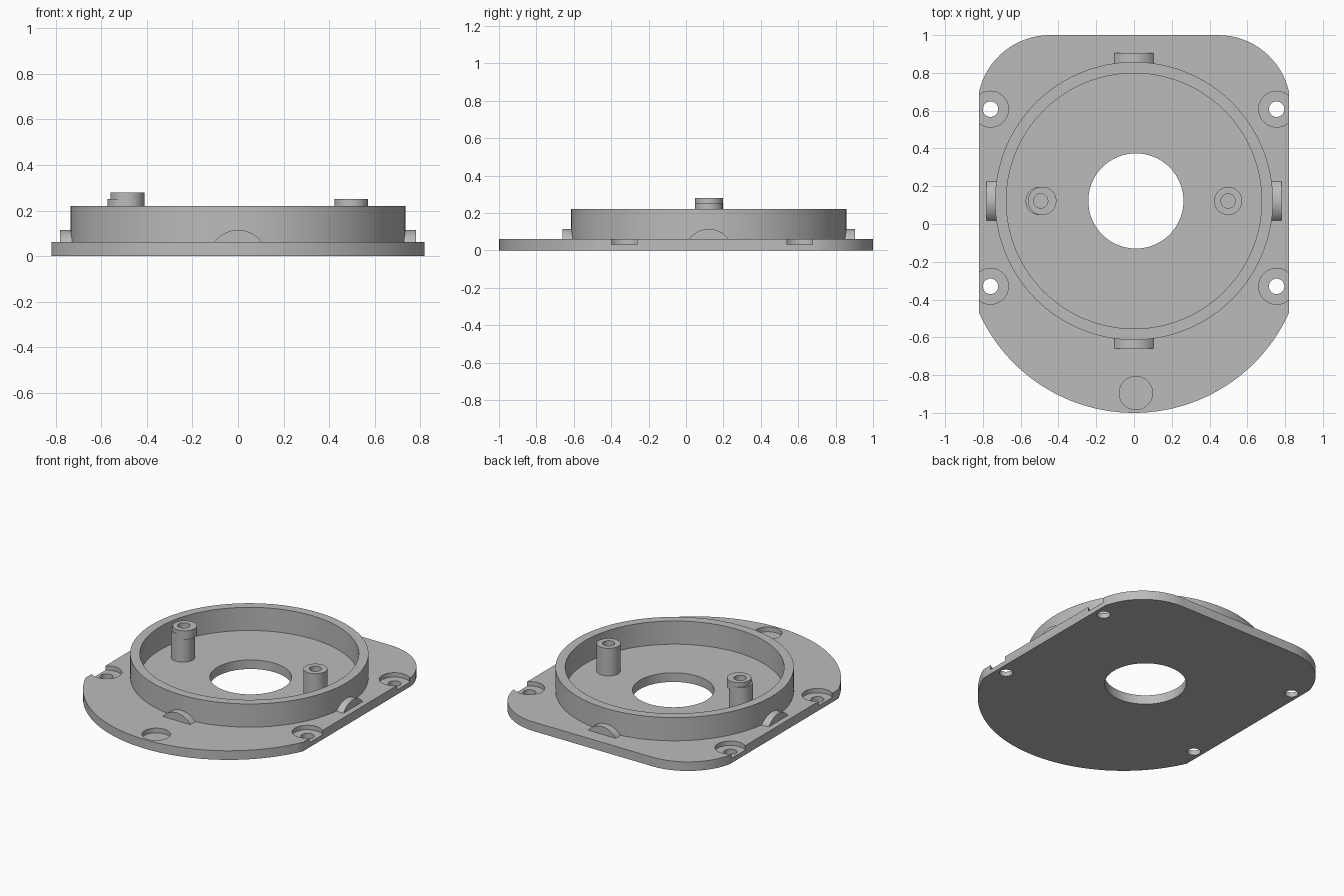
import bpy, bmesh, math
from mathutils import Matrix

if "Cube" in bpy.data.objects:
    bpy.data.objects.remove(bpy.data.objects["Cube"])

CY = 0.122      # y of the housing axis
PLATE = 0.062   # plate thickness

grey = bpy.data.materials.new("plain grey")
grey.diffuse_color = (0.5, 0.5, 0.5, 1)
grey.use_nodes = True
grey.node_tree.nodes["Principled BSDF"].inputs["Base Color"].default_value = grey.diffuse_color


def prism(name, outline, z0, z1, matrix=None):
    """Extrude a closed outline of (x, y) points from z0 to z1."""
    bm = bmesh.new()
    face = bm.faces.new([bm.verts.new((x, y, z0)) for x, y in outline])
    ext = bmesh.ops.extrude_face_region(bm, geom=[face])
    top = [v for v in ext["geom"] if isinstance(v, bmesh.types.BMVert)]
    bmesh.ops.translate(bm, verts=top, vec=(0, 0, z1 - z0))
    if matrix:
        bm.transform(matrix)
    bmesh.ops.recalc_face_normals(bm, faces=bm.faces)
    mesh = bpy.data.meshes.new(name)
    bm.to_mesh(mesh)
    bm.free()
    obj = bpy.data.objects.new(name, mesh)
    bpy.context.collection.objects.link(obj)
    mesh.materials.append(grey)
    return obj


def arc(cx, cy, r, a0, a1, n):
    return [(cx + r * math.cos(a0 + (a1 - a0) * i / n),
             cy + r * math.sin(a0 + (a1 - a0) * i / n)) for i in range(n + 1)]


def cylinder(name, x, y, r, z0, z1, n=48):
    return prism(name, arc(x, y, r, 0, math.tau, n)[:-1], z0, z1)


def boolean(obj, other, operation="DIFFERENCE"):
    mod = obj.modifiers.new("bool", "BOOLEAN")
    mod.operation, mod.solver, mod.object = operation, "EXACT", other
    bpy.context.view_layer.objects.active = obj
    bpy.ops.object.modifier_apply(modifier=mod.name)
    bpy.data.objects.remove(other)


# base plate: straight sides, rounded back corners, large front arc
W = 0.82
a = math.acos(W / 0.9)
c = math.acos((W - 0.445) / 0.385)
right_corner = arc(0.445, 0.615, 0.385, c, math.pi / 2, 16)
left_corner = [(-x, y) for x, y in reversed(right_corner)]
front = arc(0, -0.1, 0.9, math.pi + a, math.tau - a, 48)
plate = prism("base_plate", right_corner + left_corner + front, 0, PLATE)

# central opening and shallow front recess
boolean(plate, cylinder("cut", 0.01, CY, 0.252, -0.1, 0.2, 72))
boolean(plate, cylinder("cut", 0.01, -0.895, 0.088, 0.03, 0.2))

# counterbored screw holes that break through the side edges
for x in (-0.76, 0.755):
    for y in (0.608, -0.33):
        boolean(plate, cylinder("cut", x, y, 0.095, 0.032, 0.2))
        boolean(plate, cylinder("cut", x, y, 0.041, -0.1, 0.2, 32))

# circular rim wall
rim = cylinder("rim_wall", 0, CY, 0.736, PLATE, 0.22, 128)
boolean(rim, cylinder("cut", 0, CY, 0.676, -0.1, 0.4, 128))

# four arched tabs around the rim
half = math.acos(0.0745 / 0.1275)
tab_profile = arc(0, -0.0125, 0.1275, math.pi / 2 - half, math.pi / 2 + half, 20)
for i, name in enumerate(("front", "right", "back", "left")):
    place = (Matrix.Translation((0, CY, 0)) @ Matrix.Rotation(i * math.pi / 2, 4, "Z")
             @ Matrix.Rotation(math.pi / 2, 4, "X"))
    prism(name + "_tab", tab_profile, 0.70, 0.782, place)

# screw posts: the left one carries a slightly offset taller cap
right_post = cylinder("right_post", 0.498, CY, 0.074, PLATE, 0.25)
boolean(right_post, cylinder("cut", 0.498, CY, 0.038, 0.08, 0.4, 32))
left_post = cylinder("left_post", -0.5, CY, 0.074, PLATE, 0.25)
boolean(left_post, cylinder("cap", -0.486, CY, 0.075, 0.22, 0.28), "UNION")
boolean(left_post, cylinder("cut", -0.494, CY, 0.038, 0.08, 0.4, 32))

# smooth curved walls, keep edges crisp
bpy.ops.object.select_all(action="DESELECT")
for obj in bpy.context.collection.objects:
    obj.select_set(True)
    bpy.context.view_layer.objects.active = obj
bpy.ops.object.shade_smooth_by_angle(angle=math.radians(30))
